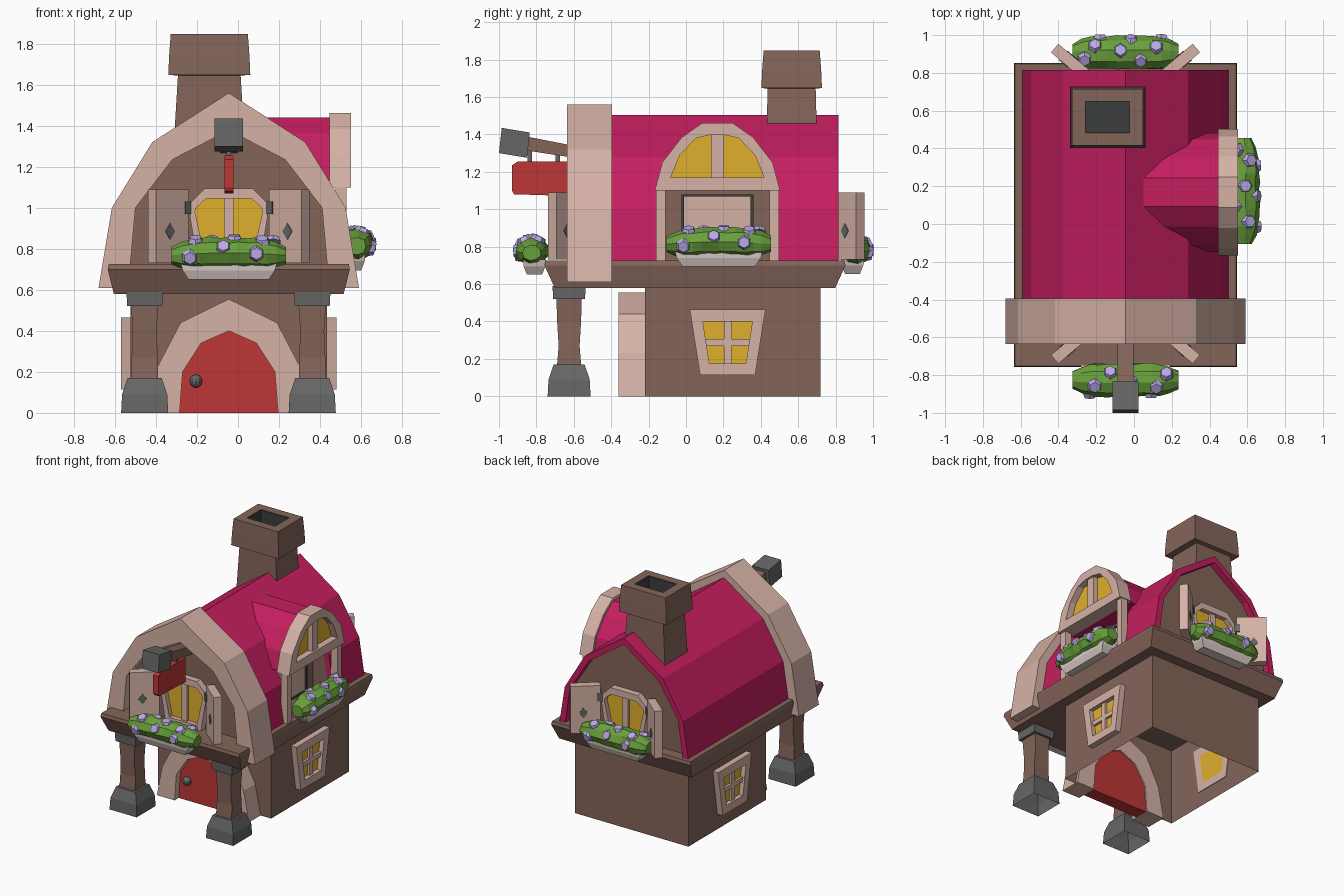
import bpy, bmesh, math, random
from mathutils import Matrix, Vector

if "Cube" in bpy.data.objects:
    bpy.data.objects.remove(bpy.data.objects["Cube"])

random.seed(4)
CX, CY = -0.045, 0.048          # house centre line
I4 = Matrix.Identity(4)


def material(name, hexa):
    m = bpy.data.materials.new(name)
    lin = [((int(hexa[i:i + 2], 16) / 255 + 0.055) / 1.055) ** 2.4 for i in (0, 2, 4)]
    m.diffuse_color = (*lin, 1)
    m.use_nodes = True
    m.node_tree.nodes["Principled BSDF"].inputs["Base Color"].default_value = m.diffuse_color
    return m


BROWN = material("brown wood", "84655a")
LIGHT = material("light wood", "d5b2a6")
MAGENTA = material("magenta roof", "c41e5f")
YELLOW = material("yellow glass", "e0b02c")
RED = material("red paint", "be3635")
GRAY = material("gray metal", "666666")
DARK = material("dark hollow", "3c3f3e")
GREEN = material("green leaves", "69a03c")
LILAC = material("lilac petals", "b9a8e6")
PALE = material("pale planter", "dccec9")


def finish(name, bm, mat, mtx=I4):
    bmesh.ops.recalc_face_normals(bm, faces=bm.faces)
    bm.transform(mtx)
    me = bpy.data.meshes.new(name)
    bm.to_mesh(me)
    bm.free()
    me.materials.append(mat)
    ob = bpy.data.objects.new(name, me)
    bpy.context.collection.objects.link(ob)
    return ob


def place(axis, d, p):
    return {"x": (d, p[0], p[1]), "y": (p[0], d, p[1]), "z": (p[0], p[1], d)}[axis]


def prism(name, pts, axis, a, b, mat, mtx=I4):
    """Extrude a 2D outline along an axis."""
    bm = bmesh.new()
    A, B = [[bm.verts.new(place(axis, d, p)) for p in pts] for d in (a, b)]
    bm.faces.new(A)
    bm.faces.new(B[::-1])
    for i in range(len(pts)):
        j = (i + 1) % len(pts)
        bm.faces.new((A[i], A[j], B[j], B[i]))
    return finish(name, bm, mat, mtx)


def ring(name, outer, inner, axis, a, b, mat):
    """Frame between two outlines with the same point count."""
    bm = bmesh.new()
    L = [[bm.verts.new(place(axis, d, p)) for p in o]
         for o, d in ((outer, a), (outer, b), (inner, b), (inner, a))]
    n = len(outer)
    for k in range(4):
        P, Q = L[k], L[(k + 1) % 4]
        for i in range(n):
            j = (i + 1) % n
            bm.faces.new((P[i], P[j], Q[j], Q[i]))
    return finish(name, bm, mat)


def loft(name, cx, cy, rings, mat, mtx=I4, bottom=True):
    """Stack of rectangles (z, half x, half y)."""
    bm = bmesh.new()
    L = [[bm.verts.new((cx + sx * hx, cy + sy * hy, z))
          for sx, sy in ((-1, -1), (1, -1), (1, 1), (-1, 1))] for z, hx, hy in rings]
    if bottom:
        bm.faces.new(L[0][::-1])
    bm.faces.new(L[-1])
    for P, Q in zip(L, L[1:]):
        for i in range(4):
            j = (i + 1) % 4
            bm.faces.new((P[i], P[j], Q[j], Q[i]))
    return finish(name, bm, mat, mtx)


def box(name, x0, x1, y0, y1, z0, z1, mat, mtx=I4):
    h = ((x1 - x0) / 2, (y1 - y0) / 2)
    return loft(name, (x0 + x1) / 2, (y0 + y1) / 2, [(z0, *h), (z1, *h)], mat, mtx)


def arch(half, c):
    """Mirror a half outline (bottom to top) around c."""
    return [(c - x, z) for x, z in half] + [(c + x, z) for x, z in reversed(half) if x > 0]


def band(out, inn, c):
    return arch(out, c) + arch(inn, c)[::-1]


# ground floor (open underneath) and floor slab
loft("ground_floor", CX, 0.25, [(0, 0.48, 0.47), (0.6, 0.48, 0.47)], BROWN, bottom=False)
loft("floor_slab", CX, CY, [(0.58, 0.56, 0.75), (0.70, 0.59, 0.805), (0.725, 0.585, 0.80)], BROWN)

# door with arch and knob
door = [(0.24, 0), (0.225, 0.2), (0.135, 0.34), (0, 0.40)]
prism("door_arch", band([(0.39, 0), (0.345, 0.23), (0.235, 0.44), (0, 0.555)], door, CX),
      "y", -0.36, -0.2, LIGHT)
prism("door", arch(door, CX), "y", -0.31, -0.21, RED)
bm = bmesh.new()
bmesh.ops.create_uvsphere(bm, u_segments=10, v_segments=8, radius=0.032)
finish("door_knob", bm, GRAY, Matrix.Translation((-0.205, -0.325, 0.155)))

# porch posts on hollow feet
for side, x in (("left", -0.455), ("right", 0.362)):
    loft(side + "_post_foot", x, -0.625, [(0, 0.115, 0.115), (0.09, 0.11, 0.11), (0.17, 0.083, 0.083)],
         GRAY, bottom=False)
    loft(side + "_post", x, -0.625, [(0.15, 0.066, 0.066), (0.27, 0.064, 0.056), (0.40, 0.058, 0.064),
                                     (0.53, 0.067, 0.068)], BROWN)
    loft(side + "_post_cap", x, -0.625, [(0.52, 0.085, 0.085), (0.59, 0.089, 0.089)], GRAY)

# ground floor side windows
for side, s in (("left", -1), ("right", 1)):
    X = lambda d: CX + s * (0.48 + d)
    inner = [(0.125, 0.175), (0.09, 0.40), (0.355, 0.40), (0.32, 0.175)]
    ring(side + "_low_frame", [(0.075, 0.115), (0.02, 0.465), (0.425, 0.465), (0.37, 0.115)],
         inner, "x", X(-0.005), X(0.045), LIGHT)
    prism(side + "_low_glass", inner, "x", X(-0.005), X(0.012), YELLOW)
    for n, r in (("upright", (0.202, 0.243, 0.17, 0.41)), ("bar", (0.1, 0.345, 0.27, 0.305))):
        y0, y1, z0, z1 = r
        prism(f"{side}_low_{n}", [(y0, z0), (y1, z0), (y1, z1), (y0, z1)], "x", X(0), X(0.03), LIGHT)

# upper floor, roof and big front arch
under = [(0.497, 0.72), (0.457, 1.0), (0.295, 1.25), (0, 1.455)]
core = prism("upper_floor", arch(under, CX), "y", -0.55, 0.765, BROWN)
roof = prism("roof", band([(0.545, 0.72), (0.50, 1.0), (0.33, 1.28), (0, 1.505)], under, CX),
             "y", -0.42, 0.815, MAGENTA)
prism("front_arch", band([(0.635, 0.61), (0.57, 1.0), (0.373, 1.32), (0, 1.56)],
                         [(0.49, 0.61), (0.455, 1.0), (0.275, 1.235), (0, 1.378)], CX),
      "y", -0.635, -0.395, LIGHT)

# recess under the dormer
cutter = box("recess_cutter", 0.32, 0.7, -0.11, 0.45, 0.725, 1.14, BROWN)
cutter.hide_render = True
cutter.hide_viewport = True
for ob in (core, roof):
    mod = ob.modifiers.new("recess", "BOOLEAN")
    mod.operation, mod.object, mod.solver = "DIFFERENCE", cutter, "EXACT"

# dormer
DY = 0.168
prism("dormer_roof", arch([(0.315, 1.105), (0.28, 1.24), (0.18, 1.365), (0.075, 1.44)], DY),
      "x", 0.0, 0.47, MAGENTA)
pane = arch([(0.25, 1.17), (0.20, 1.29), (0.115, 1.38), (0.035, 1.398)], DY)
ring("dormer_arch", arch([(0.335, 1.10), (0.295, 1.25), (0.19, 1.385), (0.08, 1.462)], DY),
     pane, "x", 0.445, 0.55, LIGHT)
prism("dormer_glass", pane, "x", 0.46, 0.50, YELLOW)
box("dormer_mullion", 0.49, 0.535, DY - 0.034, DY + 0.034, 1.165, 1.40, LIGHT)
for n, y in (("front", -0.135), ("back", 0.472)):
    box(f"dormer_{n}_post", 0.475, 0.53, y - 0.025, y + 0.025, 0.72, 1.12, LIGHT)
rect = lambda h, z0, z1: [(DY - h, z0), (DY - h, z1), (DY + h, z1), (DY + h, z0)]
ring("balcony_door_trim", rect(0.192, 0.73, 1.08), rect(0.178, 0.74, 1.068), "x", 0.31, 0.335, DARK)
prism("balcony_door", rect(0.178, 0.74, 1.068), "x", 0.31, 0.325, LIGHT)

# gable windows with shutters, front and back
hole = arch([(0.115, 0.76), (0.165, 0.98), (0.16, 1.0), (0.11, 1.045)], CX)
for side, wy, s in (("front", -0.55, -1), ("back", 0.765, 1)):
    ring(side + "_frame", arch([(0.15, 0.72), (0.19, 0.96), (0.19, 1.02), (0.115, 1.095)], CX),
         hole, "y", wy - s * 0.02, wy + s * 0.05, LIGHT)
    prism(side + "_glass", hole, "y", wy - s * 0.01, wy + s * 0.015, YELLOW)
    box(side + "_mullion", CX - 0.023, CX + 0.023, *sorted((wy, wy + s * 0.035)), 0.74, 1.05, LIGHT)
    for hand, k in (("left", -1), ("right", 1)):
        m = (Matrix.Translation((CX + k * 0.215, wy + s * 0.03, 0))
             @ Matrix.Rotation(math.atan2(s * 0.145, k * 0.17), 4, "Z"))
        tag = f"{side}_{hand}_shutter"
        box(tag, 0, 0.21, -0.03, 0.03, 0.73, 1.09, LIGHT, m)
        prism(tag + "_diamond", [(0.09, 0.885), (0.12, 0.845), (0.15, 0.885), (0.12, 0.925)],
              "y", -0.034, 0.034, GRAY, m)
        box(tag + "_hinge", -0.012, 0.025, -0.036, 0.036, 0.97, 1.03, GRAY, m)

# chimney
loft("chimney_shaft", -0.14, 0.565, [(1.2, 0.18, 0.14), (1.66, 0.152, 0.128)], BROWN)
loft("chimney_cap", -0.14, 0.565, [(1.645, 0.155, 0.13), (1.648, 0.2, 0.162), (1.74, 0.196, 0.158),
                                   (1.848, 0.188, 0.15), (1.848, 0.12, 0.085), (1.74, 0.12, 0.085)], BROWN)
ring("chimney_liner", [(-0.26, 0.48), (-0.02, 0.48), (-0.02, 0.65), (-0.26, 0.65)],
     [(-0.255, 0.485), (-0.025, 0.485), (-0.025, 0.645), (-0.255, 0.645)], "z", 1.74, 1.845, DARK)
box("chimney_hollow", -0.26, -0.02, 0.48, 0.65, 1.735, 1.745, DARK)

# hanging sign on a beam
prism("sign_beam", [(-0.5, 1.26), (-0.86, 1.315), (-0.86, 1.39), (-0.5, 1.32)], "x", CX - 0.042, CX + 0.042, BROWN)
prism("beam_end", [(-0.985, 1.435), (-0.835, 1.41), (-0.85, 1.275), (-1.0, 1.30)], "x", CX - 0.07, CX + 0.07, GRAY)
prism("sign_board", [(-0.93, 1.235), (-0.90, 1.255), (-0.6, 1.255), (-0.6, 1.07), (-0.92, 1.08), (-0.93, 1.10)],
      "x", CX - 0.022, CX + 0.022, RED)
for i, y in enumerate((-0.835, -0.685)):
    box(f"sign_hook_{i}", CX - 0.012, CX + 0.012, y - 0.012, y + 0.012, 1.235, 1.33, GRAY)


def flower_box(name, loc, angle):
    """Planter, lumpy bush and hexagonal flowers; outward is local -y."""
    m = Matrix.Translation(loc) @ Matrix.Rotation(angle, 4, "Z")
    loft(name + "_planter", 0, 0.015, [(-0.13, 0.195, 0.04), (-0.085, 0.225, 0.058), (-0.05, 0.235, 0.062)], PALE, m)
    bm = bmesh.new()
    N, K, rows = 12, 9, []
    for i in range(N + 1):
        t = -1 + 2 * i / N
        r = max(0.55, (1 - abs(t) ** 6) ** 0.5)
        rows.append([bm.verts.new((t * 0.28, -0.088 * r * q * math.cos(a),
                                   0.078 * r * q * math.sin(a) - 0.012 * t * t))
                     for a in [2 * math.pi * k / K for k in range(K)]
                     for q in [random.uniform(0.94, 1.08)]])
    bm.faces.new(rows[0])
    bm.faces.new(rows[-1])
    for P, Q in zip(rows, rows[1:]):
        for k in range(K):
            bm.faces.new((P[k], P[k - 1], Q[k - 1], Q[k]))
    finish(name + "_bush", bm, GREEN, m)
    bm = bmesh.new()
    for t, deg in ((-0.7, -15), (-0.6, 65), (-0.1, 25), (0.1, 80),
                   (0.5, 0), (0.6, 60), (-0.3, 120), (0.8, 115)):
        a = math.radians(deg)
        d = Vector((0, -math.cos(a), math.sin(a)))
        p = Vector((t * 0.27, d.y * 0.084, d.z * 0.075 - 0.006 * abs(t)))
        bmesh.ops.create_cone(bm, cap_ends=True, segments=6, radius1=0.042, radius2=0.03, depth=0.026,
                              matrix=Matrix.Translation(p) @ d.to_track_quat("Z", "Y").to_matrix().to_4x4())
    finish(name + "_flowers", bm, LILAC, m)


flower_box("front", (CX, -0.825, 0.78), 0)
flower_box("right", (0.575, 0.175, 0.825), math.pi / 2)
flower_box("back", (CX, 0.905, 0.785), math.pi)
